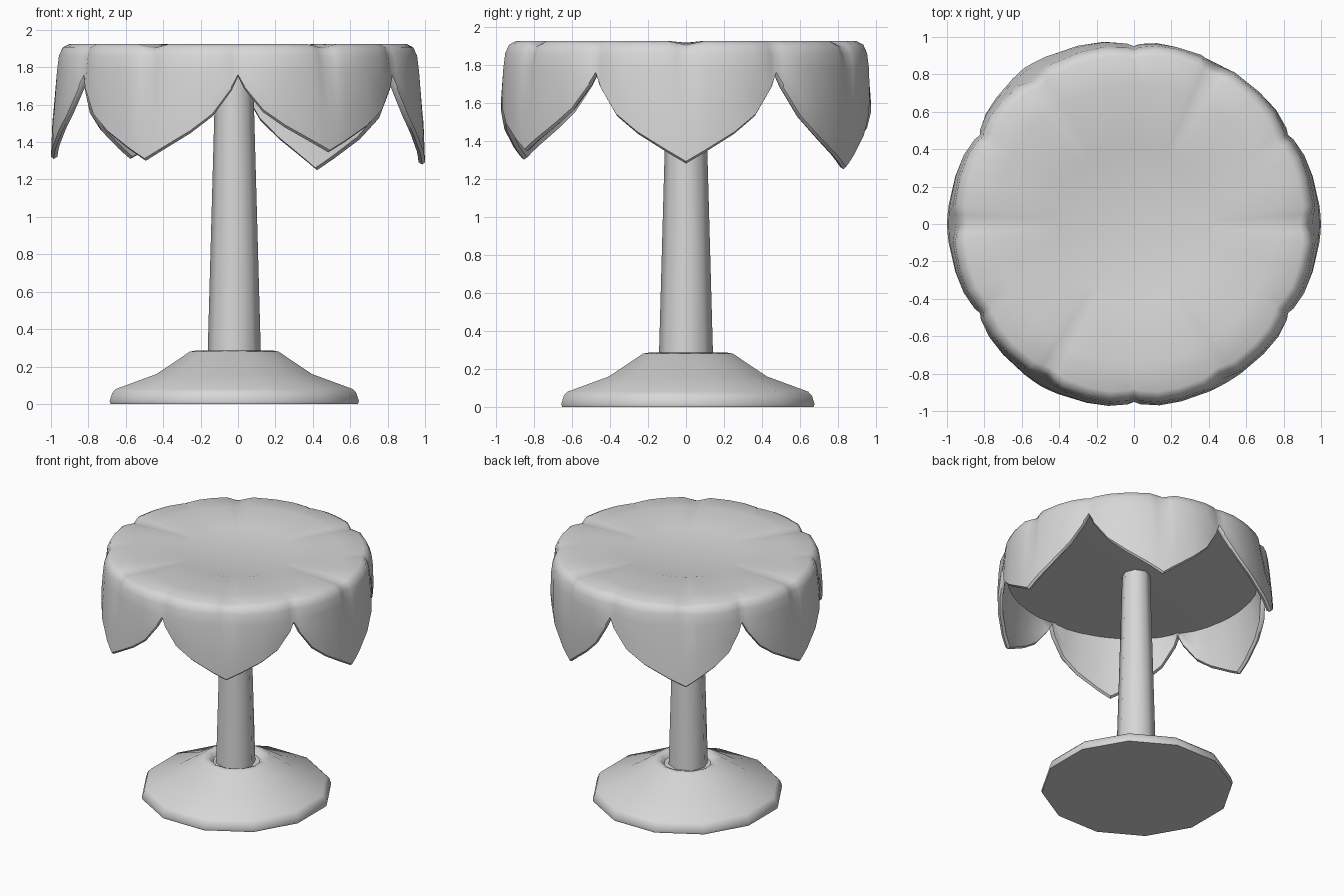
import bpy, bmesh, math

cube = bpy.data.objects.get("Cube")
if cube:
    bpy.data.objects.remove(cube, do_unlink=True)

stone = bpy.data.materials.new("pale_grey")
stone.use_nodes = True
stone.diffuse_color = (0.68, 0.68, 0.68, 1)
stone.node_tree.nodes["Principled BSDF"].inputs["Base Color"].default_value = (0.68, 0.68, 0.68, 1)


def lathe(name, columns, angle):
    """Skin columns of (radius, z) around the axis; first and last points are poles."""
    bm = bmesh.new()
    top = bm.verts.new((0, 0, columns[0][1][0][1]))
    bottom = bm.verts.new((0, 0, columns[0][1][-1][1]))
    cols = [[bm.verts.new((r * math.cos(a), r * math.sin(a), z)) for r, z in pts[1:-1]]
            for a, pts in columns]
    for i, col in enumerate(cols):
        nxt = cols[(i + 1) % len(cols)]
        bm.faces.new((top, col[0], nxt[0]))
        bm.faces.new((bottom, nxt[-1], col[-1]))
        for j in range(len(col) - 1):
            bm.faces.new((col[j], col[j + 1], nxt[j + 1], nxt[j]))
    bmesh.ops.recalc_face_normals(bm, faces=bm.faces)
    mesh = bpy.data.meshes.new(name)
    bm.to_mesh(mesh)
    bm.free()
    mesh.materials.append(stone)
    obj = bpy.data.objects.new(name, mesh)
    bpy.context.collection.objects.link(obj)
    bpy.ops.object.select_all(action="DESELECT")
    bpy.context.view_layer.objects.active = obj
    obj.select_set(True)
    bpy.ops.object.shade_smooth_by_angle(angle=math.radians(angle))
    return obj


def turned(name, profile, sides, offset, angle):
    turn = [math.radians(offset + 360 * i / sides) for i in range(sides)]
    return lathe(name, [(a, profile) for a in turn], angle)


# Flower top: a dished disc whose rim hangs down as six pointed petals
def petal_column(a, tip, flare):
    t = abs(a) / 30
    crease = max(0, 1 - abs(a) / 6)
    edge = tip + (1.75 - tip) * (0.65 * t + 0.35 * t ** 6)
    rim = 0.978 - 0.03 * t ** 8
    low = rim + (flare - rim) * (1 - t)
    mid = (1.72 + edge) / 2 if edge < 1.7 else edge + 0.01
    shoulder = max(1.78, edge + 0.03)
    thick = 0.035
    return [
        (0, 1.907), (0.40, 1.907), (0.44, 1.918),
        (0.75, 1.924 - 0.012 * crease),
        (rim - 0.07 - 0.02 * crease, 1.924 - 0.02 * crease),
        (rim - 0.035 - 0.03 * crease, 1.905 - 0.01 * crease),
        (rim - 0.015 - 0.03 * crease, 1.86),
        (rim - 0.005 - 0.02 * crease, shoulder),
        ((rim + low) / 2 + 0.003, mid),
        (low, edge + 0.012), (low - 0.015, edge),
        (low - thick, edge + 0.012),
        ((rim + low) / 2 - thick, mid + 0.01),
        (rim - 0.06, 1.765), (0.4, 1.76), (0, 1.76)]


# Per petal: tip height, tip radius, sideways lean in degrees
petals = ((1.28, 1.0, 0), (1.25, 0.945, 3), (1.31, 1.02, 5),
          (1.31, 1.0, 0), (1.30, 1.0, 0), (1.345, 0.98, 0))
steps = (-30, -28, -22, -15, -6, -3, 0, 3, 6, 15, 22, 28)
columns = []
for k, (tip, flare, lean) in enumerate(petals):
    for a in steps:
        turn = 60 * k + a + lean * (1 - abs(a) / 30)
        columns.append((math.radians(turn), petal_column(a, tip, flare)))
lathe("flower_top", columns, 45)

# Tapered eight-sided stem
stem = turned("stem", [(0, 1.8), (0.1, 1.8), (0.108, 1.5), (0.143, 0.24), (0, 0.24)],
              8, 0, 50)
stem.location.x = -0.02

# Sloping foot with a shallow collar groove around the stem
foot = [(0, 0.25), (0.17, 0.25), (0.19, 0.275), (0.215, 0.285), (0.245, 0.28),
        (0.43, 0.16), (0.655, 0.08), (0.675, 0.06), (0.69, 0.015), (0.685, 0), (0, 0)]
base = turned("foot", foot, 12, 15, 50)
base.location = (-0.02, 0.01, 0)
